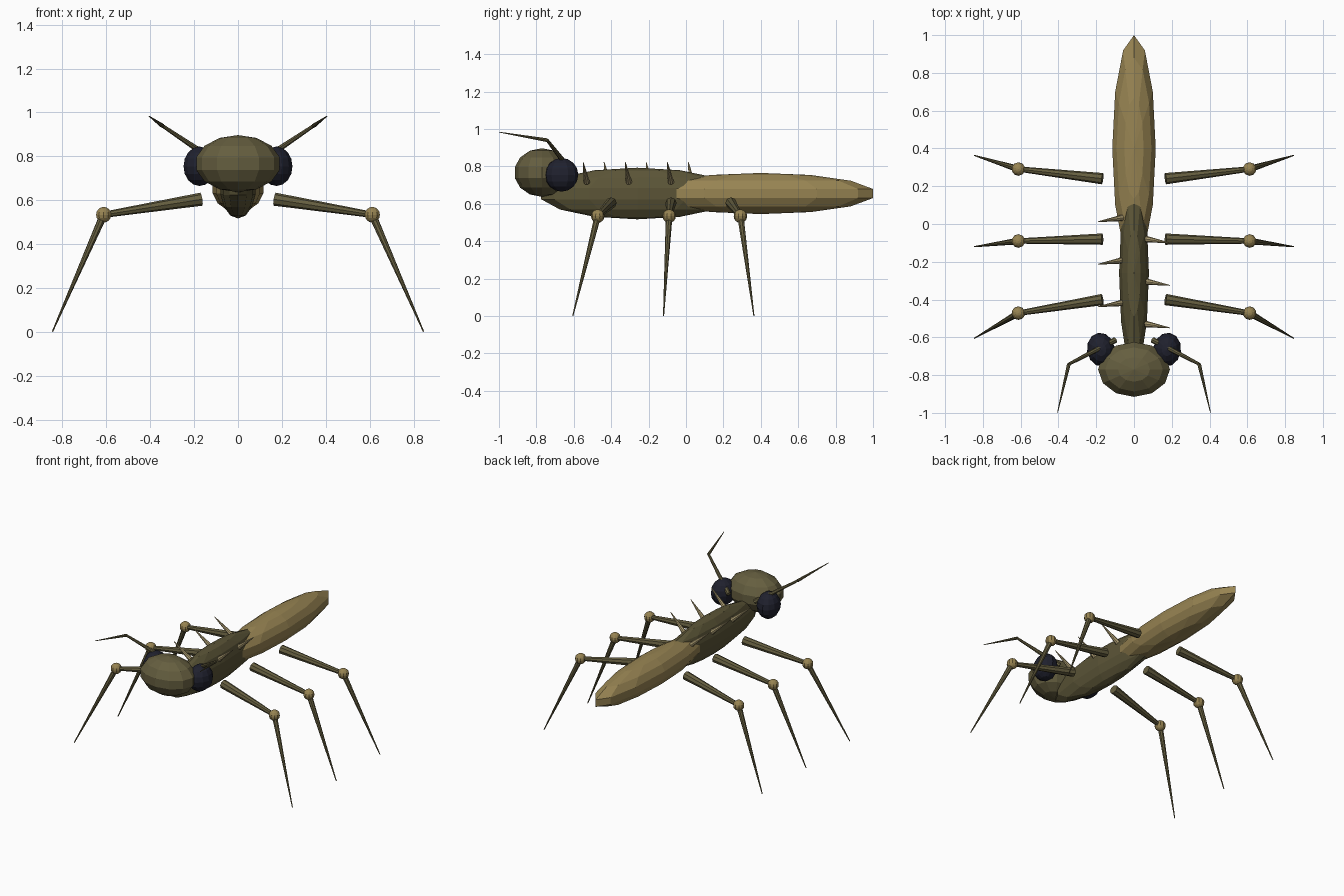
import bpy
from mathutils import Vector

if "Cube" in bpy.data.objects:
    bpy.data.objects.remove(bpy.data.objects["Cube"])


def material(name, rgb):
    m = bpy.data.materials.new(name)
    m.diffuse_color = (*rgb, 1)
    m.use_nodes = True
    m.node_tree.nodes["Principled BSDF"].inputs["Base Color"].default_value = m.diffuse_color
    return m


OLIVE = material("dark olive", (0.105, 0.09, 0.038))
MOSS = material("moss", (0.13, 0.112, 0.05))
TAN = material("tan", (0.31, 0.23, 0.085))
BONE = material("pale tan", (0.42, 0.34, 0.17))
NAVY = material("dark navy", (0.014, 0.015, 0.027))


def ball(name, loc, radii, mat, segs=12, rings=7, turn=0.0):
    bpy.ops.mesh.primitive_uv_sphere_add(segments=segs, ring_count=rings, radius=1,
                                         location=loc, rotation=(0, 0, turn))
    ob = bpy.context.object
    ob.name = name
    ob.scale = radii
    ob.data.materials.append(mat)
    return ob


def rod(name, a, b, r1, r2, mat, sides=8):
    a, b = Vector(a), Vector(b)
    bpy.ops.mesh.primitive_cone_add(vertices=sides, radius1=r1, radius2=r2,
                                    depth=(b - a).length, location=(a + b) / 2)
    ob = bpy.context.object
    ob.name = name
    ob.rotation_euler = (b - a).to_track_quat('Z', 'Y').to_euler()
    ob.data.materials.append(mat)
    return ob


# Body
ball("abdomen", (0, 0.4, 0.655), (0.118, 0.615, 0.11), TAN)
ball("thorax", (0, -0.26, 0.655), (0.081, 0.528, 0.138), OLIVE)
ball("head", (0, -0.77, 0.767), (0.195, 0.149, 0.13), MOSS)

for s, side in ((1, "right"), (-1, "left")):
    # Eyes and two-part antennae
    ball(f"eye_{side}", (s * 0.175, -0.665, 0.755), (0.074, 0.09, 0.09), NAVY, 12, 8, -s * 0.15)
    elbow = (s * 0.345, -0.742, 0.94)
    rod(f"antenna_base_{side}", (s * 0.1, -0.615, 0.775), elbow, 0.016, 0.008, MOSS)
    rod(f"antenna_tip_{side}", elbow, (s * 0.405, -0.998, 0.983), 0.01, 0.002, MOSS)

    # Legs: thigh, knee ball and shin
    for pos, hip_y, knee_y, foot_y in (("front", -0.4, -0.472, -0.605),
                                       ("middle", -0.08, -0.09, -0.12),
                                       ("rear", 0.24, 0.291, 0.363)):
        knee = (s * 0.612, knee_y, 0.534)
        rod(f"{pos}_thigh_{side}", (s * 0.167, hip_y, 0.605), knee, 0.03, 0.014, MOSS)
        ball(f"{pos}_knee_{side}", knee, (0.036,) * 3, TAN, 10, 8)
        rod(f"{pos}_shin_{side}", knee, (s * 0.845, foot_y, 0.002), 0.018, 0.003, MOSS)

    # Staggered back spines
    for i in range(3):
        y = -0.53 + 0.225 * i + (0.112 if s < 0 else 0)
        rod(f"spine_{side}_{i + 1}", (s * 0.065, y, 0.715), (s * 0.19, y - 0.02, 0.823),
            0.017, 0.002, BONE)
